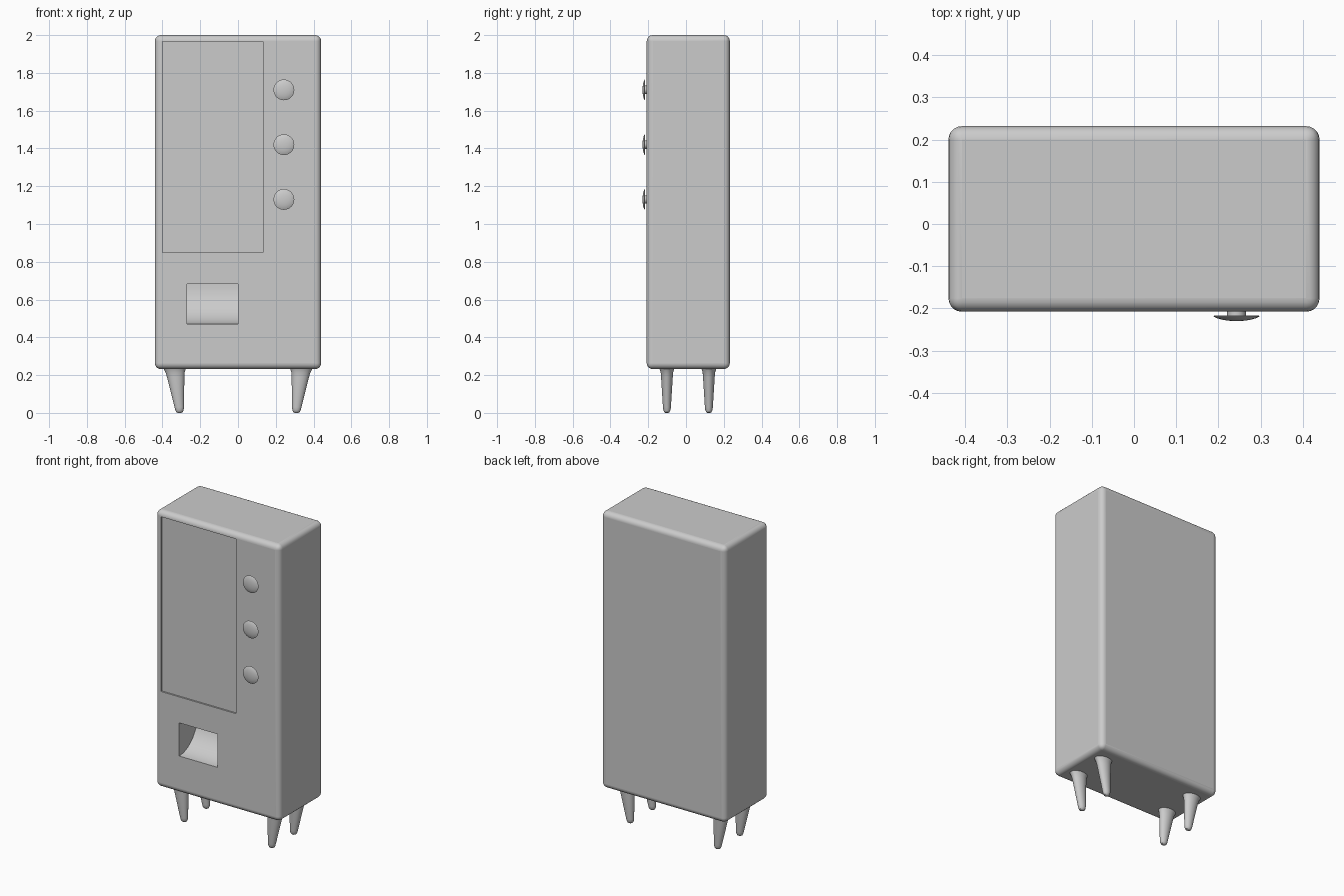
import bpy, bmesh, math

if "Cube" in bpy.data.objects:
    bpy.data.objects.remove(bpy.data.objects["Cube"])


def make_object(name, bm, angle=35):
    bmesh.ops.recalc_face_normals(bm, faces=bm.faces)
    mesh = bpy.data.meshes.new(name)
    bm.to_mesh(mesh)
    bm.free()
    obj = bpy.data.objects.new(name, mesh)
    bpy.context.collection.objects.link(obj)
    activate(obj)
    bpy.ops.object.shade_smooth_by_angle(angle=math.radians(angle))
    return obj


def activate(obj):
    bpy.ops.object.select_all(action='DESELECT')
    obj.select_set(True)
    bpy.context.view_layer.objects.active = obj


def box(name, x, y, z):
    bm = bmesh.new()
    bmesh.ops.create_cube(bm, size=1)
    for v in bm.verts:
        v.co = [(r[0] + r[1]) / 2 + c * (r[1] - r[0]) for c, r in zip(v.co, (x, y, z))]
    return make_object(name, bm)


def loft(name, rings):
    """Closed skin through rings of points."""
    bm = bmesh.new()
    loops = [[bm.verts.new(p) for p in ring] for ring in rings]
    n = len(loops[0])
    for a, b in zip(loops, loops[1:]):
        for i in range(n):
            bm.faces.new((a[i], a[(i + 1) % n], b[(i + 1) % n], b[i]))
    bm.faces.new(loops[0])
    bm.faces.new(loops[-1])
    return make_object(name, bm)


def circle(n=32):
    return [(math.cos(2 * math.pi * i / n), math.sin(2 * math.pi * i / n)) for i in range(n)]


FRONT, BACK = -0.208, 0.232

# Cabinet with rounded edges
cabinet = box("cabinet", (-0.44, 0.44), (FRONT, BACK), (0.232, 2.0))
bevel = cabinet.modifiers.new("round_edges", 'BEVEL')
bevel.width, bevel.segments = 0.032, 5

# Shallow display window recess
window_cutter = box("window_cutter", (-0.4, 0.133), (FRONT - 0.1, FRONT + 0.01), (0.848, 1.965))

# Dispensing slot with a curved scoop running from front lip to deep top
x0, x1, z0, z1, depth = -0.27, 0.0, 0.47, 0.682, 0.19
arc = [(FRONT + depth * math.sin(t), z1 - (z1 - z0) * math.cos(t))
       for t in (math.pi / 2 * i / 16 for i in range(17))]
scoop = [(FRONT - 0.1, z1), (FRONT - 0.1, z0)] + arc
slot_cutter = loft("slot_cutter", [[(x, y, z) for y, z in scoop] for x in (x0, x1)])

for cutter in (window_cutter, slot_cutter):
    mod = cabinet.modifiers.new(cutter.name, 'BOOLEAN')
    mod.object, mod.operation, mod.solver = cutter, 'DIFFERENCE', 'EXACT'
activate(cabinet)
for mod in list(cabinet.modifiers):
    bpy.ops.object.modifier_apply(modifier=mod.name)
for cutter in (window_cutter, slot_cutter):
    bpy.data.objects.remove(cutter)
bpy.ops.object.shade_smooth_by_angle(angle=math.radians(35))
weighted = cabinet.modifiers.new("even_shading", 'WEIGHTED_NORMAL')
weighted.keep_sharp = True

# Selection buttons: short stem with a domed cap
button_profile = [(0.022, FRONT + 0.005), (0.022, -0.217), (0.053, -0.217), (0.055, -0.219),
                  (0.046, -0.2235), (0.034, -0.227), (0.02, -0.2292), (0.006, -0.23)]
for i, z in enumerate((1.13, 1.42, 1.71)):
    loft(f"button_{i + 1}", [[(0.243 + r * c, y, z + r * s) for c, s in circle()]
                             for r, y in button_profile])

# Tapered splayed legs: z, x centre, x radius, y radius
leg_profile = [(0.24, 0.336, 0.062, 0.042), (0.23, 0.335, 0.057, 0.038),
               (0.215, 0.333, 0.051, 0.033), (0.19, 0.33, 0.046, 0.031),
               (0.03, 0.311, 0.025, 0.021), (0.015, 0.31, 0.022, 0.019),
               (0.004, 0.31, 0.017, 0.014), (0.0, 0.31, 0.009, 0.008)]
for side, sx in (("left", -1), ("right", 1)):
    for end, cy in (("front", -0.101), ("back", 0.121)):
        loft(f"{end}_{side}_leg", [[(sx * cx + rx * c, cy + ry * s, z) for c, s in circle(24)]
                                   for z, cx, rx, ry in leg_profile])
